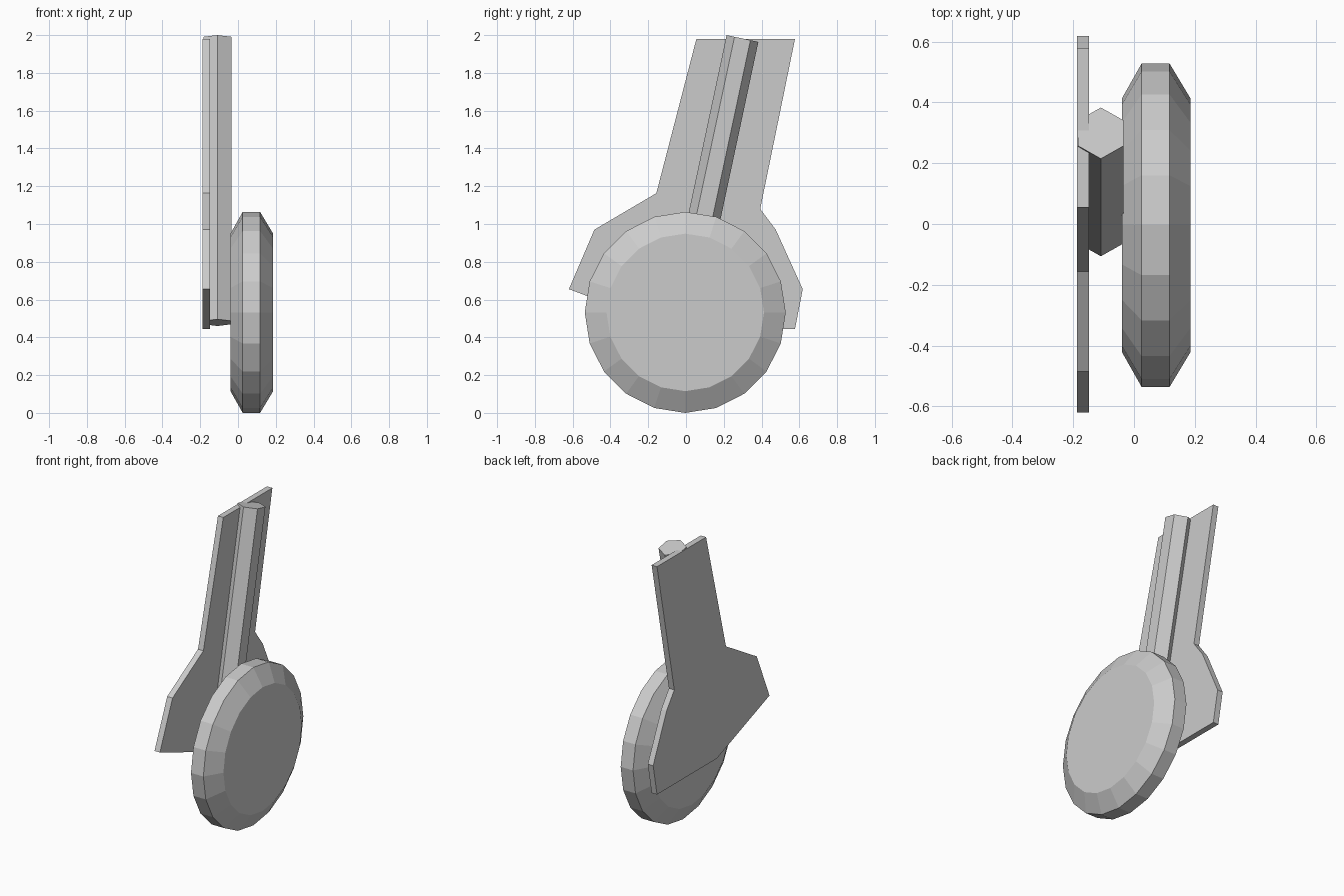
import bpy, bmesh, math
from mathutils import Vector, Matrix

if "Cube" in bpy.data.objects:
    bpy.data.objects.remove(bpy.data.objects["Cube"])


def make_object(name, bm):
    bmesh.ops.recalc_face_normals(bm, faces=bm.faces)
    mesh = bpy.data.meshes.new(name)
    bm.to_mesh(mesh)
    bm.free()
    obj = bpy.data.objects.new(name, mesh)
    bpy.context.collection.objects.link(obj)
    return obj


def lathe_x(name, profile, sides, y, z):
    """Rings of (x, radius) around an x-parallel axis, capped at both ends."""
    bm = bmesh.new()
    rings = []
    for x, r in profile:
        angles = [2 * math.pi * i / sides for i in range(sides)]
        rings.append([bm.verts.new((x, y + r * math.cos(a), z + r * math.sin(a))) for a in angles])
    for a, b in zip(rings, rings[1:]):
        for i in range(sides):
            j = (i + 1) % sides
            bm.faces.new((a[i], a[j], b[j], b[i]))
    bm.faces.new(rings[0])
    bm.faces.new(rings[-1])
    return make_object(name, bm)


def plate_x(name, outline, x0, x1):
    """Side outline of (y, z) points given thickness along x."""
    bm = bmesh.new()
    face = bm.faces.new([bm.verts.new((x0, y, z)) for y, z in outline])
    new = bmesh.ops.extrude_face_region(bm, geom=[face], use_keep_orig=True)["geom"]
    verts = [g for g in new if isinstance(g, bmesh.types.BMVert)]
    bmesh.ops.translate(bm, verts=verts, vec=(x1 - x0, 0, 0))
    return make_object(name, bm)


def hex_rod(name, start, end, radius):
    """Six-sided rod with corners facing along y, tilted in the y-z plane."""
    start, end = Vector(start), Vector(end)
    axis = end - start
    tilt = math.atan2(axis.y, axis.z)
    matrix = (Matrix.Translation((start + end) / 2)
              @ Matrix.Rotation(-tilt, 4, 'X')
              @ Matrix.Rotation(math.pi / 2, 4, 'Z'))
    bm = bmesh.new()
    bmesh.ops.create_cone(bm, cap_ends=True, segments=6, radius1=radius,
                          radius2=radius, depth=axis.length)
    # put a corner on the local x axis before placing the rod
    corner = bm.verts[:][0].co
    turn = Matrix.Rotation(-math.atan2(corner.y, corner.x), 4, 'Z')
    bmesh.ops.transform(bm, matrix=matrix @ turn, verts=bm.verts)
    return make_object(name, bm)


# Wheel with chamfered tyre edges
lathe_x("wheel", [(-0.04, 0.417), (0.025, 0.532), (0.117, 0.532), (0.186, 0.417)],
        20, -0.004, 0.532)

# Flat gear door beside the wheel
plate_x("gear_door", [(0.055, 1.98), (0.577, 1.98), (0.393, 1.08), (0.475, 0.97),
                      (0.618, 0.655), (0.577, 0.445), (-0.06, 0.445),
                      (-0.62, 0.655), (-0.485, 0.97), (-0.157, 1.163)], -0.188, -0.148)

# Leaning hexagonal strut
hex_rod("strut", (-0.109, -0.022, 0.478), (-0.109, 0.299, 1.982), 0.086)
